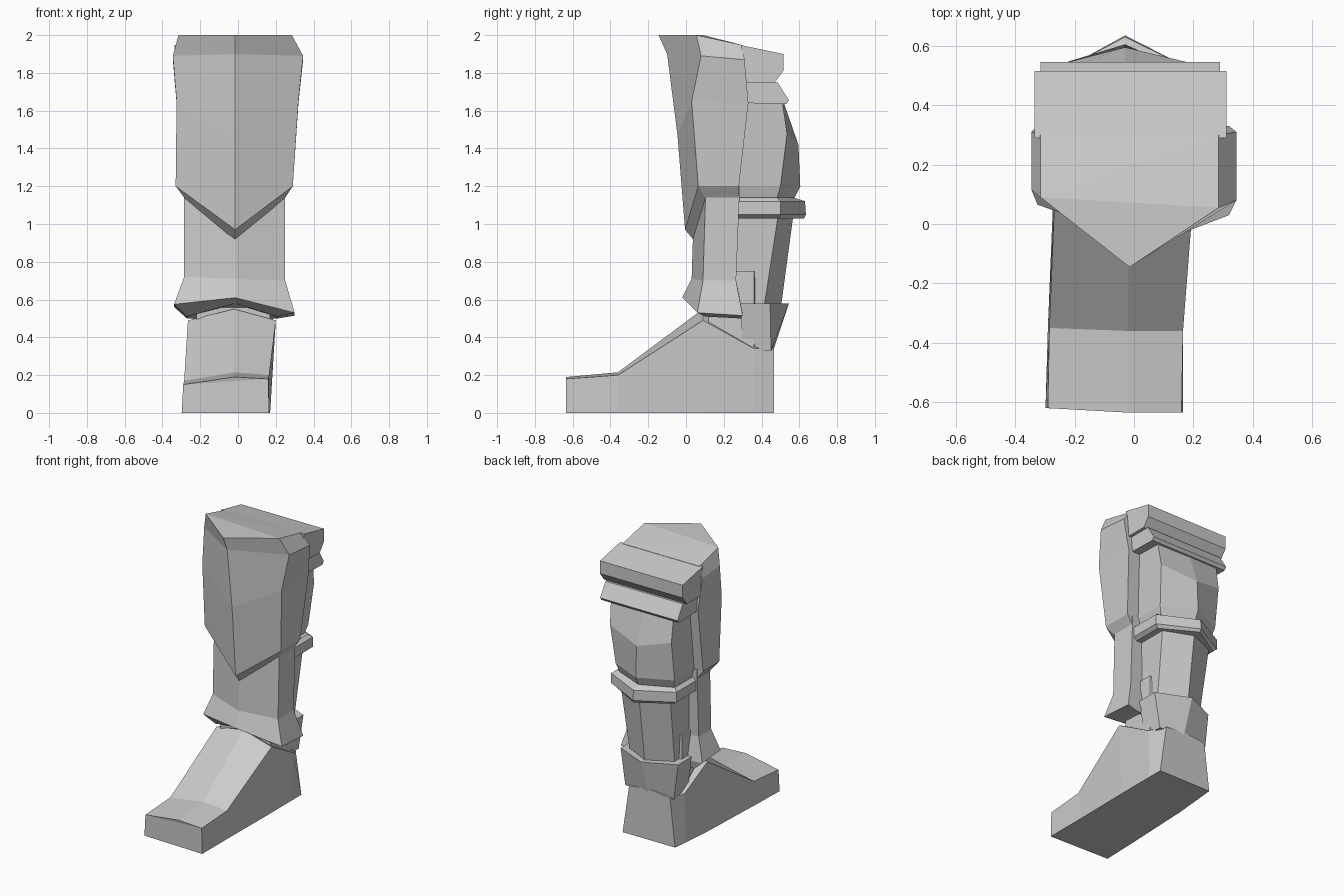
import bpy
import bmesh

cube = bpy.data.objects.get("Cube")
if cube:
    bpy.data.objects.remove(cube, do_unlink=True)

grey = bpy.data.materials.new("plain_grey")
grey.use_nodes = True
tone = (.6, .6, .6, 1)
grey.diffuse_color = tone
grey.node_tree.nodes["Principled BSDF"].inputs["Base Color"].default_value = tone


def loft(name, rings):
    """Skin matching rings of points and close both ends, flat shaded."""
    bm = bmesh.new()
    loops = [[bm.verts.new(point) for point in ring] for ring in rings]
    for lower, upper in zip(loops, loops[1:]):
        for i in range(len(lower)):
            j = (i + 1) % len(lower)
            bm.faces.new((lower[i], lower[j], upper[j], upper[i]))
    caps = [bm.faces.new(loops[0]), bm.faces.new(loops[-1])]
    bmesh.ops.triangulate(bm, faces=caps)
    bmesh.ops.recalc_face_normals(bm, faces=bm.faces)
    mesh = bpy.data.meshes.new(name)
    bm.to_mesh(mesh)
    bm.free()
    mesh.materials.append(grey)
    obj = bpy.data.objects.new(name, mesh)
    bpy.context.collection.objects.link(obj)
    return obj


def front_ring(left, right, back, side, ridge, z_back, z_side, z_ridge, tilt=0):
    """Keel-shaped section facing forward; its -x edge sits a little further back."""
    lag = .035
    return [(right, back, z_back), (right, side, z_side), (-.015, ridge, z_ridge),
            (left, side + lag, z_side + tilt), (left, back, z_back + tilt)]


def back_ring(left, right, front, corner, ridge, z, z_ridge=None):
    """Keel-shaped section: two sides and a ridge facing backward."""
    return [(right, front, z), (right, corner, z),
            (-.03, ridge, z if z_ridge is None else z_ridge),
            (left, corner, z), (left, front, z)]


def foot_ring(y, left, right, top_left, top_right, z_left, z_right, z_mid, skew=.0):
    """Upright slice through the foot with a low ridge on top."""
    return [(left, y + skew, 0), (top_left, y + skew, z_left), (-.02, y, z_mid),
            (top_right, y, z_right), (right, y, 0)]


def slab(name, left, right, outline):
    """Side outline in y and z, stretched across the leg."""
    return loft(name, [[(x, y, z) for y, z in outline] for x in (left, right)])


# Foot: toe block, sloping instep and heel
loft("foot", [
    foot_ring(-.635, -.298, .165, -.29, .16, .15, .18, .19, .015),
    foot_ring(-.36, -.29, .165, -.285, .165, .17, .2, .215, .01),
    foot_ring(.09, -.27, .17, -.265, .2, .49, .49, .55, .05),
    foot_ring(.36, -.25, .17, -.24, .18, .34, .34, .5),
    foot_ring(.465, -.24, .17, -.2, .12, .34, .34, .36),
])

# Flared heel collar, blending down into the heel
loft("heel_collar", [
    back_ring(-.22, .16, .3, .45, .462, .33),
    back_ring(-.25, .2, .29, .445, .545, .58),
])

# Ankle core joining the foot to the shin
loft("ankle", [
    back_ring(-.22, .17, .12, .36, .42, .3),
    back_ring(-.22, .17, .12, .36, .42, .75),
])

# Lower shin with a flared, slightly tilted hem
loft("lower_shin", [
    front_ring(-.27, .21, .29, .1, .06, .5, .51, .58),
    front_ring(-.338, .3, .3, .06, -.02, .515, .53, .61, .045),
    front_ring(-.285, .25, .265, .09, .03, .7, .7, .71, .02),
    front_ring(-.285, .25, .285, .105, .045, 1.2, 1.2, 1.2),
])

# Shin guard with a pointed lower edge
loft("shin_guard", [
    front_ring(-.285, .25, .28, .1, .045, 1.14, 1.14, .91),
    front_ring(-.33, .29, .28, .065, -.005, 1.2, 1.2, .97),
    front_ring(-.325, .32, .33, .03, -.045, 1.64, 1.65, 1.47),
    front_ring(-.345, .345, .31, .08, -.1, 1.87, 1.89, 1.9),
    front_ring(-.315, .285, .3, .055, -.145, 1.947, 2, 2),
])

# Lower calf column
loft("lower_calf", [
    back_ring(-.2, .15, .2, .41, .5, .54),
    back_ring(-.22, .17, .2, .49, .57, 1.06),
])

# Band around the calf
loft("calf_band", [
    back_ring(-.25, .21, .2, .49, .625, 1.03),
    back_ring(-.275, .235, .2, .5, .635, 1.05),
    back_ring(-.275, .235, .2, .5, .63, 1.12),
    back_ring(-.25, .21, .2, .48, .57, 1.14),
])

# Bulging calf plate, its ridge ending below the top edge
loft("calf_plate", [
    back_ring(-.24, .18, .2, .48, .57, 1.13),
    back_ring(-.26, .2, .2, .5, .605, 1.2),
    back_ring(-.26, .22, .2, .535, .595, 1.48, 1.42),
    back_ring(-.26, .23, .2, .51, .515, 1.65),
])

# Two stepped bands behind the knee
slab("lower_knee_band", -.315, .29,
     [(.29, 1.74), (.33, 1.64), (.53, 1.635), (.545, 1.655), (.485, 1.75), (.3, 1.76)])
slab("upper_knee_band", -.335, .312,
     [(.31, 1.75), (.47, 1.75), (.515, 1.81), (.515, 1.9), (.29, 1.947), (.295, 1.84)])
